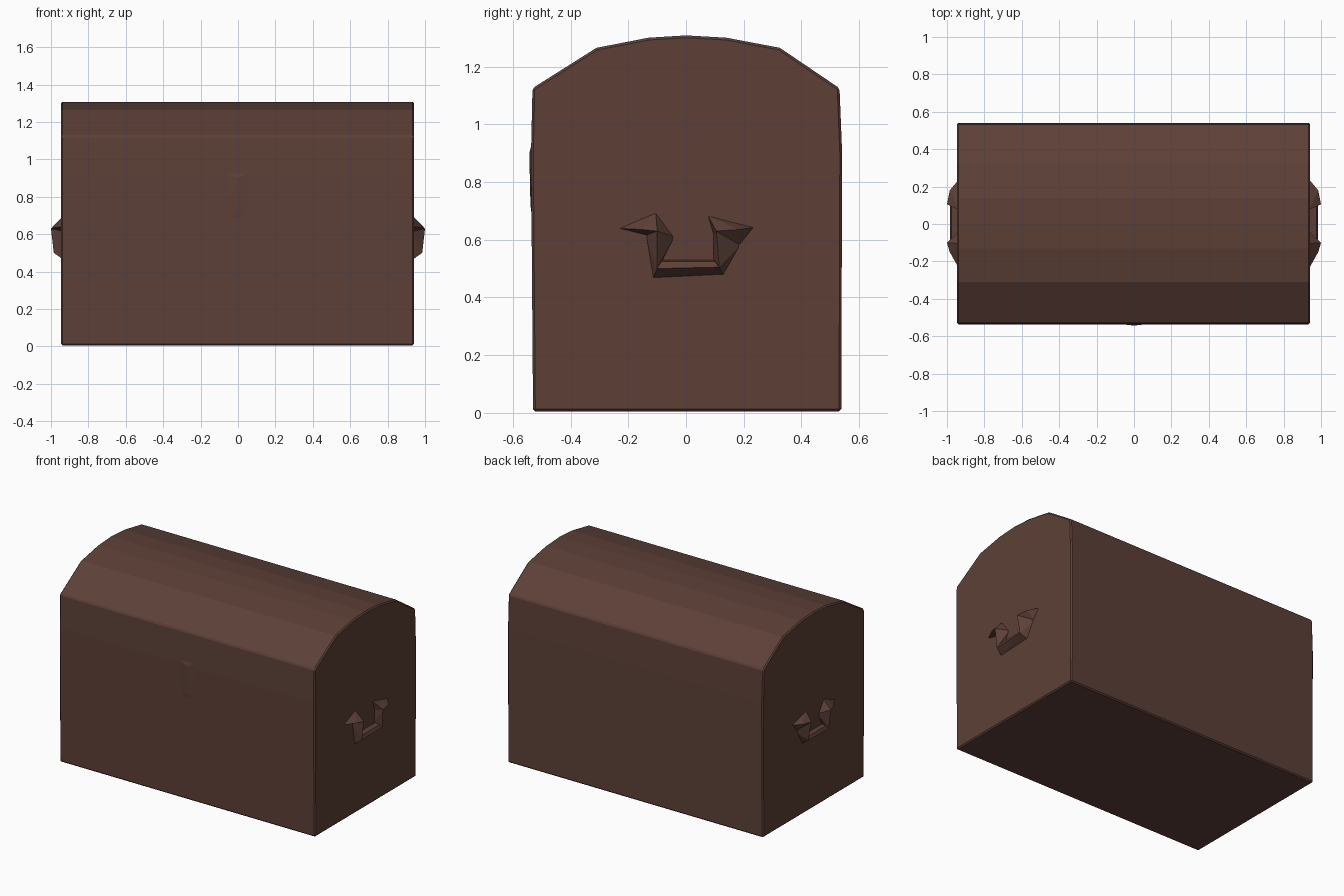
import bpy
import bmesh

cube = bpy.data.objects.get("Cube")
if cube:
    bpy.data.objects.remove(cube, do_unlink=True)

# Single brown colour
BROWN = (0.109, 0.051, 0.038, 1.0)
brown = bpy.data.materials.new("dark_brown_wood")
brown.use_nodes = True
brown.diffuse_color = BROWN
bsdf = brown.node_tree.nodes["Principled BSDF"]
bsdf.inputs["Base Color"].default_value = BROWN
bsdf.inputs["Roughness"].default_value = 0.9


def finish(name, bm):
    """Turn a bmesh into a flat shaded object."""
    bmesh.ops.recalc_face_normals(bm, faces=bm.faces)
    mesh = bpy.data.meshes.new(name)
    bm.to_mesh(mesh)
    bm.free()
    mesh.materials.append(brown)
    obj = bpy.data.objects.new(name, mesh)
    bpy.context.collection.objects.link(obj)
    return obj


def hull(bm, points):
    """Add the convex hull of the points as one faceted lump."""
    verts = [bm.verts.new(p) for p in points]
    result = bmesh.ops.convex_hull(bm, input=verts)
    unused = {v for v in result["geom_interior"] if isinstance(v, bmesh.types.BMVert)}
    bmesh.ops.delete(bm, geom=list(unused), context="VERTS")


# Chest body with arched lid: side profile (y, z) swept along x
profile = [(-0.53, 0.005), (-0.537, 0.9), (-0.532, 1.125), (-0.31, 1.265),
           (-0.13, 1.3), (0, 1.308), (0.14, 1.3), (0.325, 1.265),
           (0.532, 1.125), (0.541, 0.9), (0.538, 0.005)]
bm = bmesh.new()
face = bm.faces.new([bm.verts.new((-0.946, y, z)) for y, z in profile])
swept = bmesh.ops.extrude_face_region(bm, geom=[face])
moved = [v for v in swept["geom"] if isinstance(v, bmesh.types.BMVert)]
bmesh.ops.translate(bm, verts=moved, vec=(1.887, 0, 0))
body = finish("chest_body", bm)
bevel = body.modifiers.new("worn_edges", "BEVEL")
bevel.width = 0.008
bevel.segments = 1
bevel.limit_method = "ANGLE"
bevel.angle_limit = 0.9

# Faint lock bulge on the front
bm = bmesh.new()
hull(bm, [(-0.12, -0.53, 0.95), (0.12, -0.53, 0.95), (-0.1, -0.53, 0.65),
          (0.1, -0.53, 0.65), (0, -0.543, 0.9), (0, -0.539, 0.72)])
finish("front_lock_bulge", bm)

# Carrying handles: two faceted knobs, two arms and a lower bar
WALL = 0.935
for name, side in (("left_handle", 1), ("right_handle", -1)):
    bm = bmesh.new()

    def lump(points):
        hull(bm, [(side * x, y, z) for x, y, z in points])

    # rear knob and arm
    lump([(WALL, 0.075, 0.685), (WALL, 0.24, 0.643), (WALL, 0.095, 0.615),
          (WALL, 0.19, 0.58), (1.0, 0.105, 0.63), (0.985, 0.18, 0.635)])
    lump([(WALL, 0.095, 0.615), (WALL, 0.19, 0.58), (WALL, 0.13, 0.475),
          (WALL, 0.095, 0.525), (1.0, 0.105, 0.63), (0.985, 0.115, 0.505)])
    # front knob and arm
    lump([(WALL, -0.24, 0.64), (WALL, -0.105, 0.697), (WALL, -0.04, 0.61),
          (WALL, -0.14, 0.615), (1.0, -0.1, 0.63), (0.985, -0.15, 0.635)])
    lump([(WALL, -0.14, 0.615), (WALL, -0.04, 0.61), (WALL, -0.115, 0.465),
          (WALL, -0.085, 0.525), (1.0, -0.1, 0.63), (0.985, -0.1, 0.5)])
    # lower bar
    lump([(WALL, -0.115, 0.465), (WALL, 0.13, 0.477), (WALL, -0.085, 0.53),
          (WALL, 0.1, 0.53), (0.985, -0.1, 0.5), (0.985, 0.115, 0.505),
          (0.975, -0.085, 0.525), (0.975, 0.1, 0.525)])
    finish(name, bm)
